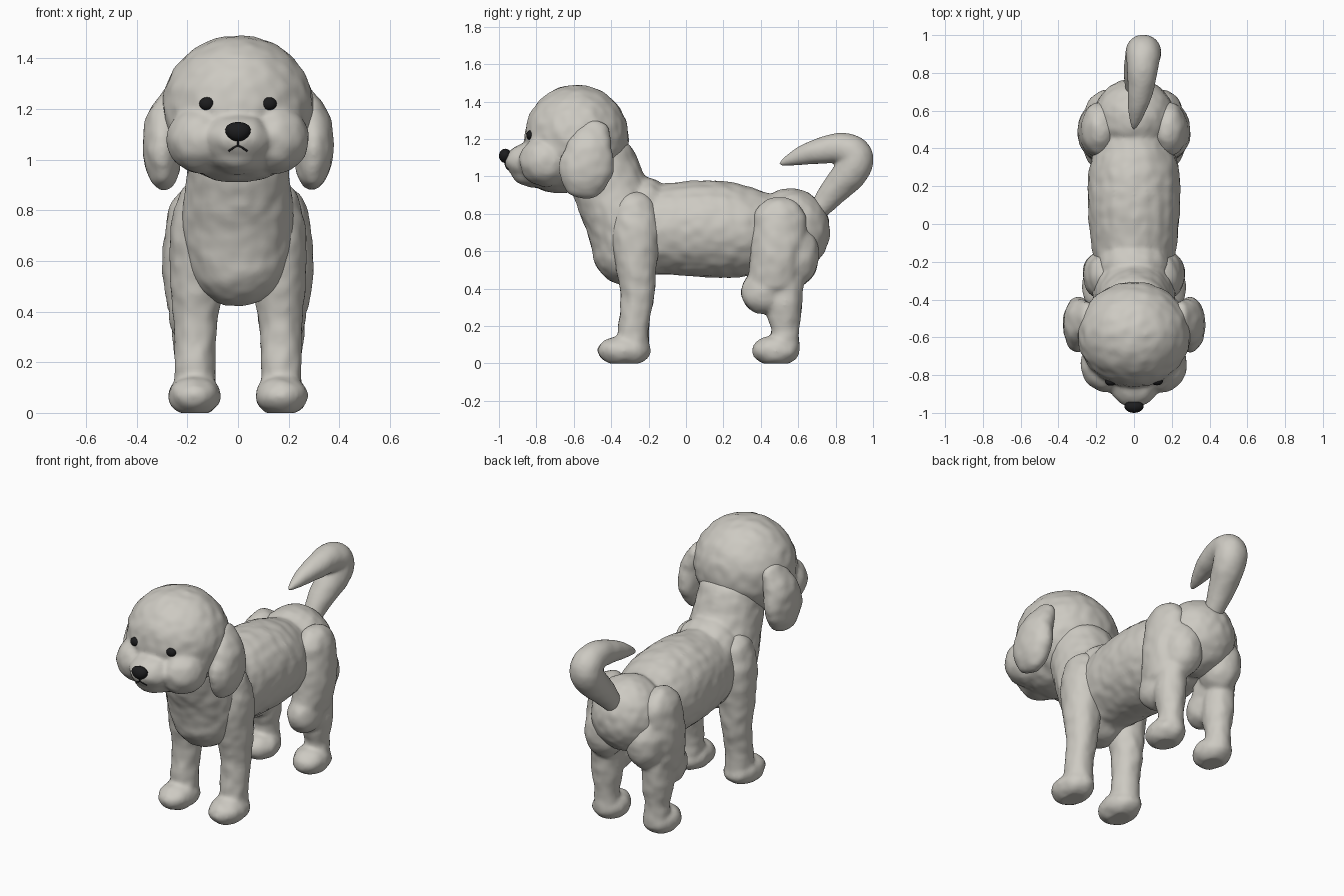
import bpy, bmesh
from mathutils import Matrix, Vector, noise

if "Cube" in bpy.data.objects:
    bpy.data.objects.remove(bpy.data.objects["Cube"])


def material(name, rgb):
    m = bpy.data.materials.new(name)
    m.diffuse_color = (*rgb, 1)
    m.use_nodes = True
    m.node_tree.nodes["Principled BSDF"].inputs["Base Color"].default_value = m.diffuse_color
    return m


COAT = material("warm_grey_coat", (0.61, 0.59, 0.54))
BLACK = material("black", (0.012, 0.012, 0.013))


def add_blob(bm, b, side=1):
    """Ellipsoid given as (x, y, z, rx, ry, rz)."""
    mat = Matrix.Translation((b[0] * side, b[1], b[2])) @ Matrix.Diagonal((b[3], b[4], b[5], 1))
    bmesh.ops.create_icosphere(bm, subdivisions=3, radius=1, matrix=mat)


def spline(keys, steps=7):
    """Catmull-Rom interpolation of ellipsoid keys."""
    k = [keys[0]] + list(keys) + [keys[-1]]
    out = []
    for i in range(1, len(k) - 2):
        for s in range(steps):
            t = s / steps
            out.append([0.5 * (2 * b + (c - a) * t + (2 * a - 5 * b + 4 * c - d) * t * t
                               + (3 * b - a - 3 * c + d) * t ** 3)
                        for a, b, c, d in zip(k[i - 1], k[i], k[i + 1], k[i + 2])])
    return out + [keys[-1]]


def furry(name, blobs=(), chains=(), side=1, voxel=0.013, fluff=0.005, smooth=5):
    """Fuse blobs and swept chains into one soft skin with a light fluffy relief."""
    bm = bmesh.new()
    for b in blobs:
        add_blob(bm, b, side)
    for c in chains:
        for b in spline(c):
            add_blob(bm, b, side)
    me = bpy.data.meshes.new(name)
    bm.to_mesh(me)
    bm.free()
    ob = bpy.data.objects.new(name, me)
    bpy.context.collection.objects.link(ob)
    r = ob.modifiers.new("fuse", 'REMESH')
    r.mode = 'VOXEL'
    r.voxel_size = voxel
    s = ob.modifiers.new("soften", 'SMOOTH')
    s.factor = 0.5
    s.iterations = smooth
    dg = bpy.context.evaluated_depsgraph_get()
    skin = bpy.data.meshes.new_from_object(ob.evaluated_get(dg))
    ob.modifiers.clear()
    ob.data = skin
    normals = [v.normal.copy() for v in skin.vertices]
    for v, n in zip(skin.vertices, normals):
        v.co += n * fluff * (noise.noise(v.co * 17) + 0.4)
        v.co.z = max(v.co.z, 0)          # flat soles
    skin.materials.clear()
    skin.materials.append(COAT)
    for p in skin.polygons:
        p.use_smooth = True
    return ob


# Body: neck and chest, barrel, withers and rump
furry("body",
      blobs=[(0, -0.22, 0.83, 0.19, 0.14, 0.165),
             (0, 0.56, 0.71, 0.215, 0.21, 0.225)],
      chains=[[(0, -0.46, 1.10, 0.19, 0.19, 0.12), (0, -0.40, 0.92, 0.205, 0.205, 0.15),
               (0, -0.33, 0.74, 0.225, 0.20, 0.20), (0, -0.32, 0.62, 0.20, 0.185, 0.20)],
              [(0, -0.25, 0.71, 0.205, 0.10, 0.235), (0, -0.08, 0.72, 0.23, 0.10, 0.245),
               (0, 0.10, 0.72, 0.245, 0.10, 0.26), (0, 0.28, 0.71, 0.24, 0.10, 0.25),
               (0, 0.42, 0.70, 0.20, 0.09, 0.215)]])

# Head: skull, cheeks, jaw and muzzle
head = furry("head",
             blobs=[(0, -0.585, 1.205, 0.30, 0.28, 0.285),
                    (0, -0.67, 1.05, 0.235, 0.21, 0.14),
                    (0.145, -0.745, 1.08, 0.135, 0.145, 0.135),
                    (-0.145, -0.745, 1.08, 0.135, 0.145, 0.135),
                    (0, -0.80, 1.08, 0.145, 0.17, 0.105),
                    (0, -0.80, 1.02, 0.12, 0.13, 0.08)])

# Tail: curls up and forward to a point
tail = [(0.01, 0.70, 0.81, 0.05), (0.02, 0.79, 0.92, 0.075), (0.045, 0.885, 1.03, 0.093),
        (0.05, 0.905, 1.11, 0.093), (0.045, 0.83, 1.15, 0.083), (0.035, 0.71, 1.135, 0.068),
        (0.015, 0.60, 1.105, 0.045), (0, 0.51, 1.07, 0.014)]
furry("tail", chains=[[(x, y, z, r, r, r) for x, y, z, r in tail]],
      voxel=0.01, fluff=0.002)

for side, tag in ((1, "right"), (-1, "left")):
    # Drooping ear
    furry("ear_" + tag, side=side, chains=[[
        (0.25, -0.50, 1.24, 0.05, 0.09, 0.06), (0.287, -0.52, 1.14, 0.078, 0.125, 0.09),
        (0.298, -0.533, 1.04, 0.077, 0.147, 0.10), (0.295, -0.54, 0.98, 0.065, 0.12, 0.10)]])
    # Front leg from shoulder to paw
    furry("front_leg_" + tag, side=side,
          blobs=[(0.172, -0.33, 0.068, 0.103, 0.142, 0.08)],
          chains=[[(0.14, -0.28, 0.82, 0.10, 0.12, 0.10), (0.155, -0.27, 0.70, 0.115, 0.135, 0.10),
                   (0.163, -0.265, 0.50, 0.103, 0.107, 0.08), (0.167, -0.26, 0.36, 0.086, 0.09, 0.06),
                   (0.17, -0.28, 0.20, 0.08, 0.081, 0.05), (0.17, -0.285, 0.09, 0.08, 0.09, 0.06)]])
    # Hind leg: thigh, knee, hock and paw
    furry("hind_leg_" + tag, side=side,
          blobs=[(0.172, 0.48, 0.068, 0.102, 0.126, 0.08),
                 (0.175, 0.415, 0.38, 0.095, 0.12, 0.115),
                 (0.14, 0.58, 0.58, 0.12, 0.13, 0.17)],
          chains=[[(0.18, 0.50, 0.75, 0.10, 0.145, 0.14), (0.192, 0.49, 0.60, 0.107, 0.145, 0.12),
                   (0.182, 0.47, 0.45, 0.10, 0.14, 0.10)],
                  [(0.175, 0.54, 0.46, 0.08, 0.09, 0.07), (0.175, 0.525, 0.29, 0.086, 0.093, 0.06),
                   (0.172, 0.53, 0.19, 0.07, 0.075, 0.04), (0.172, 0.53, 0.09, 0.075, 0.075, 0.06)]])

bpy.context.view_layer.update()


def face_point(x, z):
    """Point on the front of the head."""
    hit, loc, _, _ = head.ray_cast(Vector((x, -2, z)), Vector((0, 1, 0)))
    return loc if hit else Vector((x, -0.95, z))


def black_ball(name, centre, radii, pinch=0):
    bm = bmesh.new()
    bmesh.ops.create_uvsphere(bm, u_segments=24, v_segments=14, radius=1)
    for v in bm.verts:
        v.co.x *= 1 + pinch * v.co.z       # wider at the top
        v.co = Vector(centre) + Vector([a * b for a, b in zip(v.co, radii)])
    for f in bm.faces:
        f.smooth = True
    me = bpy.data.meshes.new(name)
    bm.to_mesh(me)
    bm.free()
    me.materials.append(BLACK)
    bpy.context.collection.objects.link(bpy.data.objects.new(name, me))


# Nose and eyes
black_ball("nose", (0, -0.966, 1.11), (0.05, 0.034, 0.038), 0.15)
for side, tag in ((1, "right"), (-1, "left")):
    p = face_point(0.122 * side, 1.22)
    black_ball("eye_" + tag, p + Vector((0, 0.006, 0)), (0.031, 0.022, 0.026))

# Mouth line: short stem splitting to both sides
curve = bpy.data.curves.new("mouth", 'CURVE')
curve.dimensions = '3D'
curve.bevel_depth = 0.004
curve.bevel_resolution = 2
for path in ([(0, 1.085), (0, 1.07), (0, 1.056)],
             [(-0.036, 1.034), (-0.018, 1.046), (0, 1.056), (0.018, 1.046), (0.036, 1.034)]):
    sp = curve.splines.new('POLY')
    sp.points.add(len(path) - 1)
    for pt, (x, z) in zip(sp.points, path):
        pt.co = (*(face_point(x, z) + Vector((0, -0.001, 0))), 1)
curve.materials.append(BLACK)
bpy.context.collection.objects.link(bpy.data.objects.new("mouth", curve))
